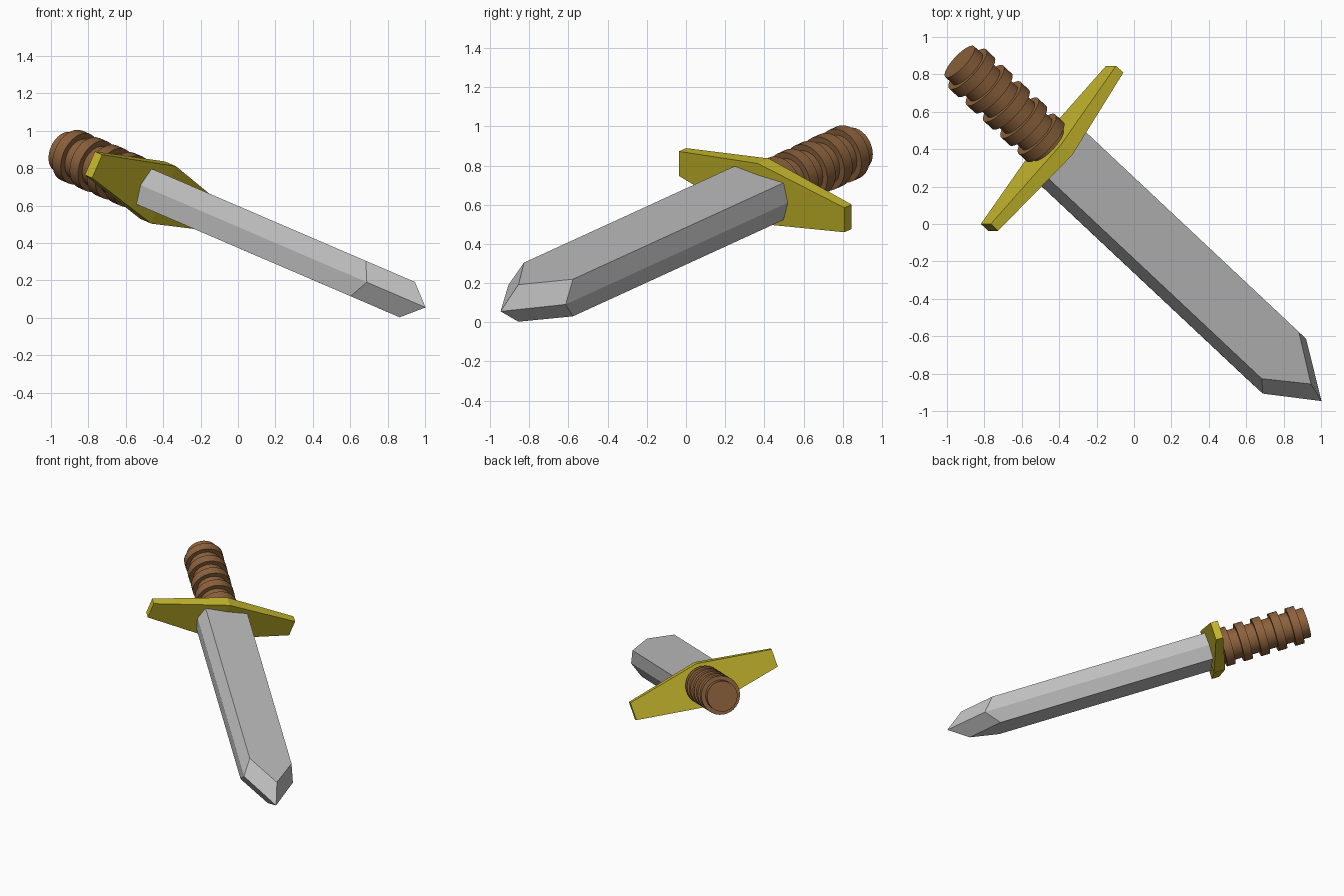
import bpy, bmesh
from mathutils import Matrix, Vector

if "Cube" in bpy.data.objects:
    bpy.data.objects.remove(bpy.data.objects["Cube"])

# Sword frame: local x = pommel to tip, y = along guard, z = blade thickness
d = Vector((0.696, -0.653, -0.299)).normalized()
w = Vector((0.600, 0.757, -0.258))
w = (w - d * w.dot(d)).normalized()
t = d.cross(w)
FRAME = Matrix((d, w, t)).transposed().to_4x4()
FRAME.translation = Vector((0.098, -0.098, 0.444))


def material(name, rgb):
    m = bpy.data.materials.new(name)
    m.diffuse_color = (*rgb, 1)
    m.use_nodes = True
    m.node_tree.nodes["Principled BSDF"].inputs["Base Color"].default_value = m.diffuse_color
    return m


steel = material("steel_grey", (0.52, 0.52, 0.52))
gold = material("dull_gold", (0.57, 0.48, 0.025))
leather = material("leather_brown", (0.26, 0.12, 0.045))


def make(name, verts, faces, mat):
    me = bpy.data.meshes.new(name)
    me.from_pydata(verts, [], faces)
    bm = bmesh.new()
    bm.from_mesh(me)
    bmesh.ops.recalc_face_normals(bm, faces=bm.faces)
    bm.to_mesh(me)
    bm.free()
    me.materials.append(mat)
    ob = bpy.data.objects.new(name, me)
    ob.matrix_world = FRAME
    bpy.context.collection.objects.link(ob)
    return ob


# Blade: bevelled outline, each layer runs base, shoulder, tip, shoulder, base
def outline(half, shoulder, tip, z):
    b = -0.745
    return [(b, -half, z), (shoulder, -half, z), (tip, 0, z),
            (shoulder, half, z), (b, half, z)]


layers = (outline(0.165, 0.925, 1.16, -0.103) + outline(0.193, 1.015, 1.30, 0)
          + outline(0.165, 0.925, 1.16, 0.103))
faces = [tuple(range(5)), tuple(range(10, 15)), (0, 5, 10, 14, 9, 4)]
for k in (0, 5):
    faces += [(k + i, k + i + 1, k + i + 6, k + i + 5) for i in range(4)]
make("blade", layers, faces, steel)

# Crossguard: three rectangular sections, tall in the middle
verts = []
for y, front, h in ((-0.558, -0.742, 0.068), (0, -0.712, 0.167), (0.558, -0.742, 0.068)):
    verts += [(-0.798, y, -h), (front, y, -h), (front, y, h), (-0.798, y, h)]
faces = [(0, 1, 2, 3), (8, 9, 10, 11)]
for k in (0, 4):
    faces += [(k + i, k + (i + 1) % 4, k + 4 + (i + 1) % 4, k + 4 + i) for i in range(4)]
make("crossguard", verts, faces, gold)


# Grip: core cylinder with five raised rings
def cylinder(name, x0, x1, r):
    bpy.ops.mesh.primitive_cylinder_add(vertices=32, radius=r, depth=x1 - x0)
    ob = bpy.context.object
    ob.name = name
    ob.data.materials.append(leather)
    bpy.ops.object.shade_smooth_by_angle()
    ob.matrix_world = (FRAME @ Matrix.Translation(((x0 + x1) / 2, 0, 0))
                       @ Matrix.Rotation(1.5707963, 4, 'Y'))


cylinder("grip_core", -1.48, -0.78, 0.113)
for i in range(5):
    c = -0.855 - i * 0.133
    cylinder(f"grip_ring_{i + 1}", c - 0.032, c + 0.032, 0.144)
